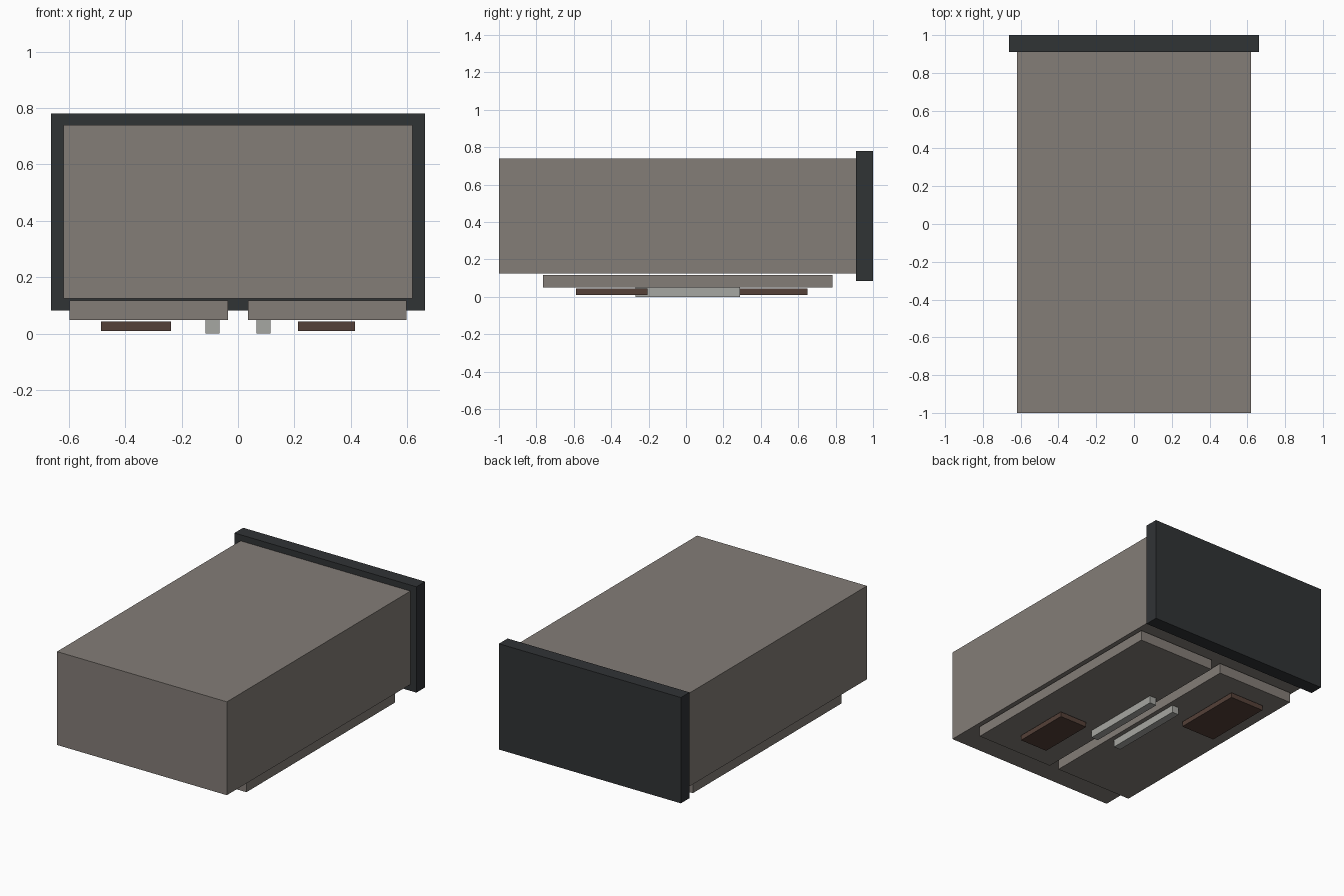
import bpy

if "Cube" in bpy.data.objects:
    bpy.data.objects.remove(bpy.data.objects["Cube"])


def material(name, rgb):
    m = bpy.data.materials.new(name)
    m.diffuse_color = (*rgb, 1)
    m.use_nodes = True
    m.node_tree.nodes["Principled BSDF"].inputs["Base Color"].default_value = m.diffuse_color
    return m


def box(name, x, y, z, mat):
    """Box from (min, max) ranges, with scale baked into the mesh."""
    bpy.ops.mesh.primitive_cube_add(size=1)
    ob = bpy.context.object
    ob.name = ob.data.name = name
    for v in ob.data.vertices:
        for i, (lo, hi) in enumerate((x, y, z)):
            v.co[i] = (lo + hi) / 2 + v.co[i] * (hi - lo)
    ob.location = [(lo + hi) / 2 for lo, hi in (x, y, z)]
    for v in ob.data.vertices:
        v.co -= ob.location
    ob.data.materials.append(mat)
    return ob


painted = material("warm_grey_paint", (0.23, 0.205, 0.185))
dark = material("dark_top", (0.03, 0.033, 0.036))
steel = material("handle_metal", (0.38, 0.385, 0.36))
rust = material("brown_patch", (0.09, 0.052, 0.04))

# Cabinet lying on its doors, with an overhanging top slab at the back
box("cabinet_body", (-0.619, 0.619), (-1, 0.91), (0.125, 0.74), painted)
box("top_slab", (-0.663, 0.663), (0.91, 1), (0.083, 0.78), dark)

# Mirrored doors and handles on the underside
for side, s in (("left", -1), ("right", 1)):
    box(f"{side}_door", sorted((s * 0.035, s * 0.597)), (-0.765, 0.782), (0.049, 0.117), painted)
    box(f"{side}_handle", sorted((s * 0.065, s * 0.115)), (-0.27, 0.29), (0, 0.049), steel)

# Uneven brown patches just off the door faces
box("left_patch", (-0.485, -0.237), (0.18, 0.65), (0.01, 0.043), rust)
box("right_patch", (0.213, 0.415), (-0.587, -0.205), (0.01, 0.043), rust)
